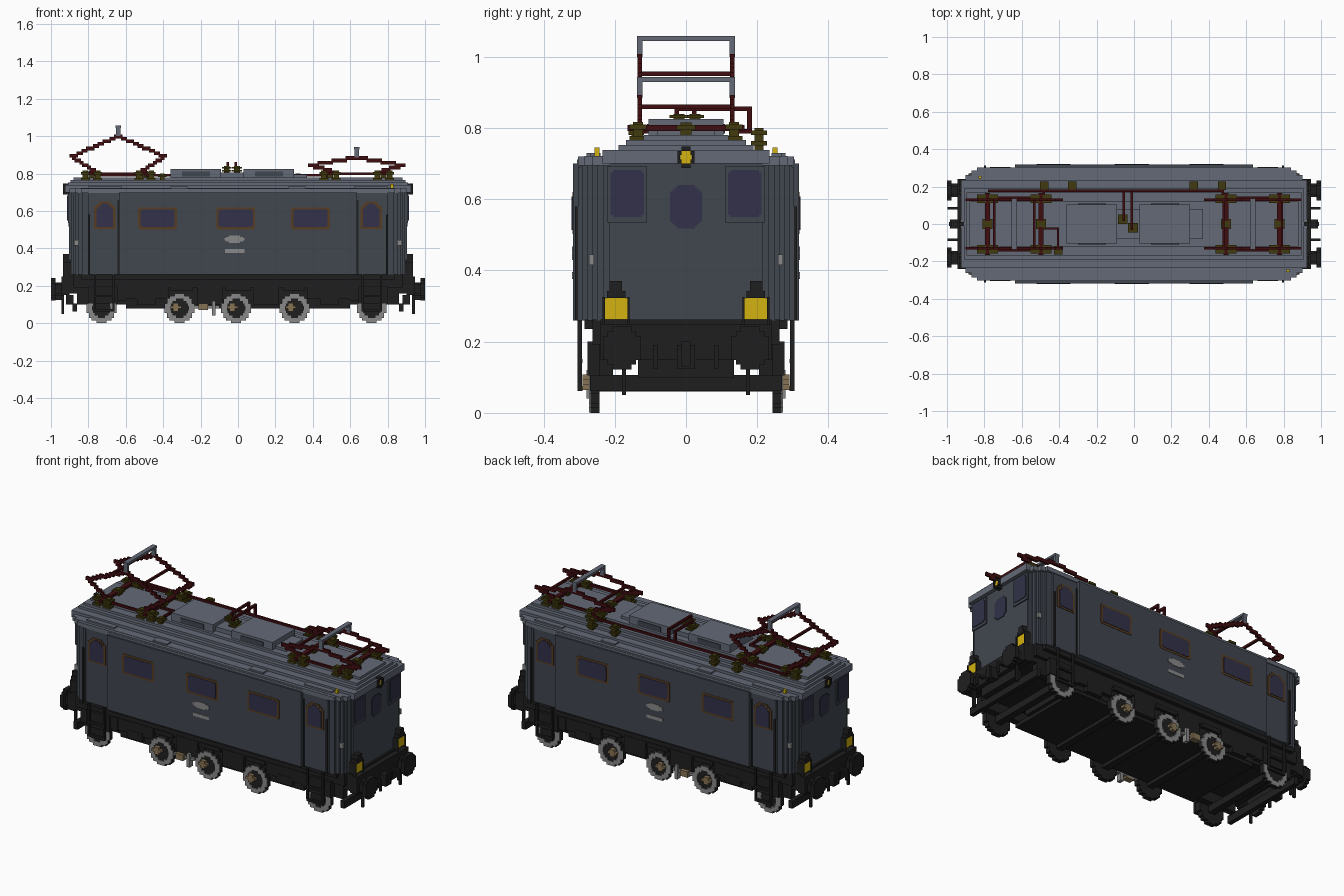
import bpy
import bmesh
from math import sqrt
from mathutils import Matrix, Vector

old = bpy.data.objects.get("Cube")
if old:
    bpy.data.objects.remove(old)

V = 0.0128  # block size that gives the model its stepped look


def material(name, r, g, b):
    m = bpy.data.materials.new(name)
    m.use_nodes = True
    m.diffuse_color = (r, g, b, 1)
    node = next(n for n in m.node_tree.nodes if n.type == 'BSDF_PRINCIPLED')
    node.inputs["Base Color"].default_value = (r, g, b, 1)
    node.inputs["Roughness"].default_value = 0.8
    return m


paint = material("slate_paint", .053, .063, .08)
roof_grey = material("roof_grey", .125, .143, .18)
glass = material("dark_glass", .032, .031, .068)
black = material("chassis_black", .0135, .0135, .0135)
red = material("dark_red", .05, .004, .005)
olive = material("olive_insulator", .053, .042, .004)
yellow = material("lamp_yellow", .65, .45, .005)
brass = material("brass", .24, .17, .09)
steel = material("steel_grey", .25, .25, .25)
brown = material("frame_brown", .09, .045, .016)


def part(name, mat, boxes, mirror=""):
    """One object from boxes (x0, x1, y0, y1, z0, z1), mirrored on the given axes."""
    bm = bmesh.new()
    for sx in ((1, -1) if "x" in mirror else (1,)):
        for sy in ((1, -1) if "y" in mirror else (1,)):
            for x0, x1, y0, y1, z0, z1 in boxes:
                mid = Vector((sx * (x0 + x1), sy * (y0 + y1), z0 + z1)) / 2
                size = (abs(x1 - x0), abs(y1 - y0), abs(z1 - z0), 1)
                bmesh.ops.create_cube(bm, size=1, matrix=Matrix.Translation(mid) @ Matrix.Diagonal(size))
    mesh = bpy.data.meshes.new(name)
    bm.to_mesh(mesh)
    bm.free()
    mesh.materials.append(mat)
    obj = bpy.data.objects.new(name, mesh)
    bpy.context.collection.objects.link(obj)


def slab(hx, hy, z0, z1):
    return (-hx, hx, -hy, hy, z0, z1)


def disc(c, cz, r, a0, a1, axis="y", hole=0):
    """Stepped disc or ring made of rows, its axle along y or x."""
    rows, out = max(3, round(2 * r / V)), []
    h = 2 * r / rows
    for i in range(rows):
        z = -r + (i + .5) * h
        w = max(h, round(sqrt(max(r * r - z * z, 0)) / h) * h)
        inner = sqrt(hole * hole - z * z) if abs(z) < hole else 0
        spans = [(-w, -inner), (inner, w)] if inner else [(-w, w)]
        for s0, s1 in spans:
            zz = (cz + z - h / 2, cz + z + h / 2)
            if axis == "y":
                out.append((c + s0, c + s1, a0, a1, *zz))
            else:
                out.append((a0, a1, c + s0, c + s1, *zz))
    return out


def stair(x0, z0, x1, z1, y, w=.02):
    """Stepped bar in the xz plane."""
    n = max(2, round(abs(x1 - x0) / V))
    out = []
    for i in range(n + 1):
        x = x0 + (x1 - x0) * i / n
        z = round((z0 + (z1 - z0) * i / n) / V) * V
        out.append((x - w / 2, x + w / 2, y - V / 2, y + V / 2, z - w / 2, z + w / 2))
    return out


def rounded(u0, u1, z0, z1, place, c=V / 2):
    """Upright plate with stepped corners; place turns a span into a box."""
    return [place(u0 + c, u1 - c, z0, z1), place(u0, u1, z0 + c, z1 - c)]


def arched(u0, u1, z0, z1, place):
    """Upright plate with square feet and a stepped arch on top."""
    return [place(u0 + i * V, u1 - i * V, z0, z1 - (2 - i) * V) for i in range(3)]


def on_side(y, t):
    return lambda u0, u1, z0, z1: (u0, u1, y, y + t, z0, z1)


def on_end(x, t):
    return lambda u0, u1, z0, z1: (x, x + t, u0, u1, z0, z1)


# Body shell: nested slabs give the ribbed corners
shell = [(.8, .298), (.835, .29), (.855, .277), (.87, .264), (.882, .25), (.893, .232), (.903, .215)]
part("body_shell", paint, [slab(.635, .317, .26, .7)] + [slab(hx, hy, .26, .7) for hx, hy in shell])
part("door_post", paint, [(.785, .8, .29, .303, .26, .69)], "xy")

# Roof: stepped slabs and equipment covers
roof = [(.635, .306, .69, .712), (.84, .303, .695, .72), (.87, .285, .695, .722), (.9, .262, .695, .722),
        (.925, .235, .7, .738), (.91, .19, .735, .752), (.895, .168, .75, .766), (.88, .12, .765, .78)]
part("roof", roof_grey, [slab(*r) for r in roof])
part("roof_cover_front", roof_grey, [(.03, .3, -.105, .105, .77, .825), (.3, .37, -.08, .08, .77, .795)])
part("roof_cover_rear", roof_grey, [(-.36, -.09, -.105, .105, .77, .825)])
part("roof_cover_middle", roof_grey, [(-.09, .03, -.08, .08, .77, .805)])
part("cover_vents", paint, [(.09, .24, .103, .109, .785, .812), (-.3, -.15, .103, .109, .785, .812)], "y")
part("roof_edge_tabs", roof_grey, [(.27, .36, .24, .28, .72, .73), (.62, .8, .24, .27, .72, .73)], "xy")

# Side windows
for i, x in enumerate((-.43, -.012, .388)):
    part(f"side_window_frame_{i}", brown, rounded(x - .104, x + .104, .502, .62, on_side(.316, .003)), "y")
    part(f"side_window_glass_{i}", glass, rounded(x - .091, x + .091, .514, .608, on_side(.316, .005)), "y")
part("cab_window_frame", brown, arched(.655, .77, .505, .65, on_side(.296, .005)), "xy")
part("cab_window_glass", glass, arched(.667, .757, .515, .64, on_side(.296, .008)), "xy")
part("door_handrail", black, [(.79, .802, .303, .312, .26, .58)], "xy")
part("door_seam", black, [(.637, .643, .296, .302, .26, .66)], "xy")

# Side plaques and corner grips
part("oval_plaque", steel, [(-.018 - w, -.018 + w, .316, .32, .449 - h, .449 + h)
                            for w, h in ((.054, .007), (.045, .013), (.03, .019))], "y")
part("name_bar", steel, [(-.07, .034, .316, .32, .376, .396)], "y")
part("corner_grip", steel, [(.855, .878, .259, .273, .415, .445)], "xy")

# End windows
part("end_window_frame", paint, [(.9, .91, .11, .222, .535, .692)], "xy")
part("end_window_glass", glass, rounded(.118, .212, .55, .682, on_end(.906, .008)), "xy")
part("end_door_glass", glass, rounded(-.045, .045, .53, .628, on_end(.9, .007))
     + rounded(-.032, .032, .518, .64, on_end(.9, .007)), "x")

# Lamps
part("headlamp", yellow, [(.89, .928, .165, .228, .262, .322)], "xy")
part("headlamp_hood", black, [(.89, .935, .17, .222, .322, .342), (.89, .935, .18, .215, .34, .37),
                             (.89, .935, .158, .165, .25, .325), (.89, .935, .228, .235, .25, .325)], "xy")
part("top_lamp_housing", black, disc(0, .718, .03, .9, .936, "x", hole=.017), "x")
part("top_lamp", yellow, [(.9, .927, -.016, .016, .7, .735)], "x")
for label, s in (("front", 1), ("rear", -1)):
    part("roof_marker_" + label, yellow, [(s * .815, s * .832, -s * .257, -s * .243, .715, .745)])

# Chassis
part("frame", black, [slab(.84, .285, .235, .262), slab(.88, .262, .19, .262), slab(.915, .24, .16, .262),
                      slab(.62, .135, .1, .2)])
part("bottom_pan", black, [slab(.6, .24, .08, .105)])
part("frame_rails", black, [(-.86, .86, .205, .243, .1, .2)], "y")
part("axle_boxes", black, [(.645, .8, .235, .277, .105, .2), (.6, .66, .235, .267, .12, .2)], "xy")
part("side_beam", black, [(.37, .62, .24, .265, .13, .2), (.08, .22, .24, .265, .1, .2),
                         (.44, .54, .24, .267, .1, .15)], "xy")
part("spring_hangers", black, [(x - .06, x + .06, .25, .268, .175, .2) for x in (.3, .01)], "xy")
part("buffer_beam", black, [(.9, .945, -.24, .24, .15, .25), (.88, .92, -.135, .135, .1, .15)], "x")
part("end_guard", black, [(.86, .885, -.27, .27, .062, .106)], "x")

# Cab ladders
part("cab_ladder", black, [(.66, .67, .292, .305, .062, .26), (.76, .77, .292, .305, .062, .26),
                          (.66, .77, .29, .305, .062, .076), (.66, .77, .29, .305, .14, .152)], "xy")

# Buffers and couplings
for s, label in ((.18, "left"), (-.18, "right")):
    part("buffer_stem_" + label, black, disc(s, .182, .036, .93, .98, "x"), "x")
    part("buffer_head_" + label, black, disc(s, .182, .06, .976, 1, "x"), "x")
part("coupling_hook", black, [(.94, .985, -.025, .025, .125, .19), (.975, .99, -.012, .012, .13, .2)], "x")
part("air_hoses", black, [(.94, .997, .078, .092, .175, .19), (.985, .997, .078, .092, .125, .19),
                         (.93, .945, .168, .18, .05, .16)], "xy")

# Wheels: black treads, with a steel ring only on the outer face
wheels = (-.73, -.312, -.01, .302, .715)
for i, x in enumerate(wheels):
    part(f"wheel_{i}", black, disc(x, .08, .08, .243, .268), "y")
    part(f"wheel_rim_{i}", steel, disc(x, .08, .079, .267, .272, hole=.05), "y")
    if abs(x) < .6:
        part(f"crank_hub_{i}", brass, disc(x - .02, .086, .022, .268, .29), "y")
part("axles", black, [(x - .02, x + .02, -.25, .25, .06, .1) for x in wheels])
part("brake_linkage", brass, [(-.21, -.16, .25, .285, .07, .105)], "y")
part("brake_cylinder", steel, [(-.25, -.1, .25, .27, .08, .094), (-.14, -.12, .25, .28, .04, .12)], "y")


def insulators(name, spots, z=.745, h=.05, r=.02):
    boxes = []
    for x, y in spots:
        boxes.append((x - r * .6, x + r * .6, y - r * .6, y + r * .6, z, z + h))
        for k in (.25, .7):
            boxes.append((x - r, x + r, y - r, y + r, z + h * k, z + h * (k + .2)))
    part(name, olive, boxes)


# Current collectors: one raised, one lowered
for name, cx, knee, low, top, cross in (("raised", -.64, .89, .815, 1.0, .953),
                                        ("lowered", .635, .845, .812, .885, .86)):
    arms, bars = [], []
    for s in (-1, 1):
        for y in (-.13, .13):
            arms += stair(cx + s * .13, low, cx + s * .25, knee, y)
            arms += stair(cx + s * .25, knee, cx, top, y)
        x = cx + s * .25 * (top - cross) / (top - knee)
        bars.append((x - V / 2, x + V / 2, -.13, .13, cross - V / 2, cross + V / 2))
        x = cx + s * .143
        bars.append((x - .013, x + .013, -.165, .165, .792, .808))
        bars.append((cx - .17, cx + .17, s * .14 - V / 2, s * .14 + V / 2, .792, .806))
    part(name + "_collector_arms", red, arms)
    part(name + "_collector_frame", red, bars)
    part(name + "_collector_head", roof_grey, [(cx - .014, cx + .014, -.137, .137, top + .045, top + .058),
                                              (cx - .012, cx + .012, .122, .137, top, top + .05),
                                              (cx - .012, cx + .012, -.137, -.122, top, top + .05)])
    insulators(name + "_collector_insulators",
               [(cx + s * d, y) for s in (-1, 1) for d in (.11, .176) for y in (-.135, .135)], h=.072, r=.024)
    insulators(name + "_collector_centre_insulators", [(cx - .143, 0), (cx + .143, 0)], h=.07, r=.026)

# Roof power line
part("power_line", red, [(-.78, .48, .172, .172 + V, .785, .798), (-.49, -.477, .13, .18, .785, .798),
                        (.467, .48, .13, .18, .785, .798), (-.5, -.4, -.03, -.018, .785, .798),
                        (-.412, -.4, -.14, -.018, .785, .798)])
branch = []
for x, y in ((-.055, .03), (-.012, -.02)):
    branch += [(x - V / 2, x + V / 2, y, .185, .848, .861), (x - V / 2, x + V / 2, .172, .185, .79, .86),
               (x - V / 2, x + V / 2, y - V, y, .82, .861)]
part("power_branches", red, branch)
insulators("power_line_insulators", [(x, .205) for x in (-.48, -.33, .32, .47)] + [(-.405, -.14)], .735, .065, .022)
insulators("branch_insulators", [(-.06, .025), (-.005, -.02)], .8, .04, .026)
